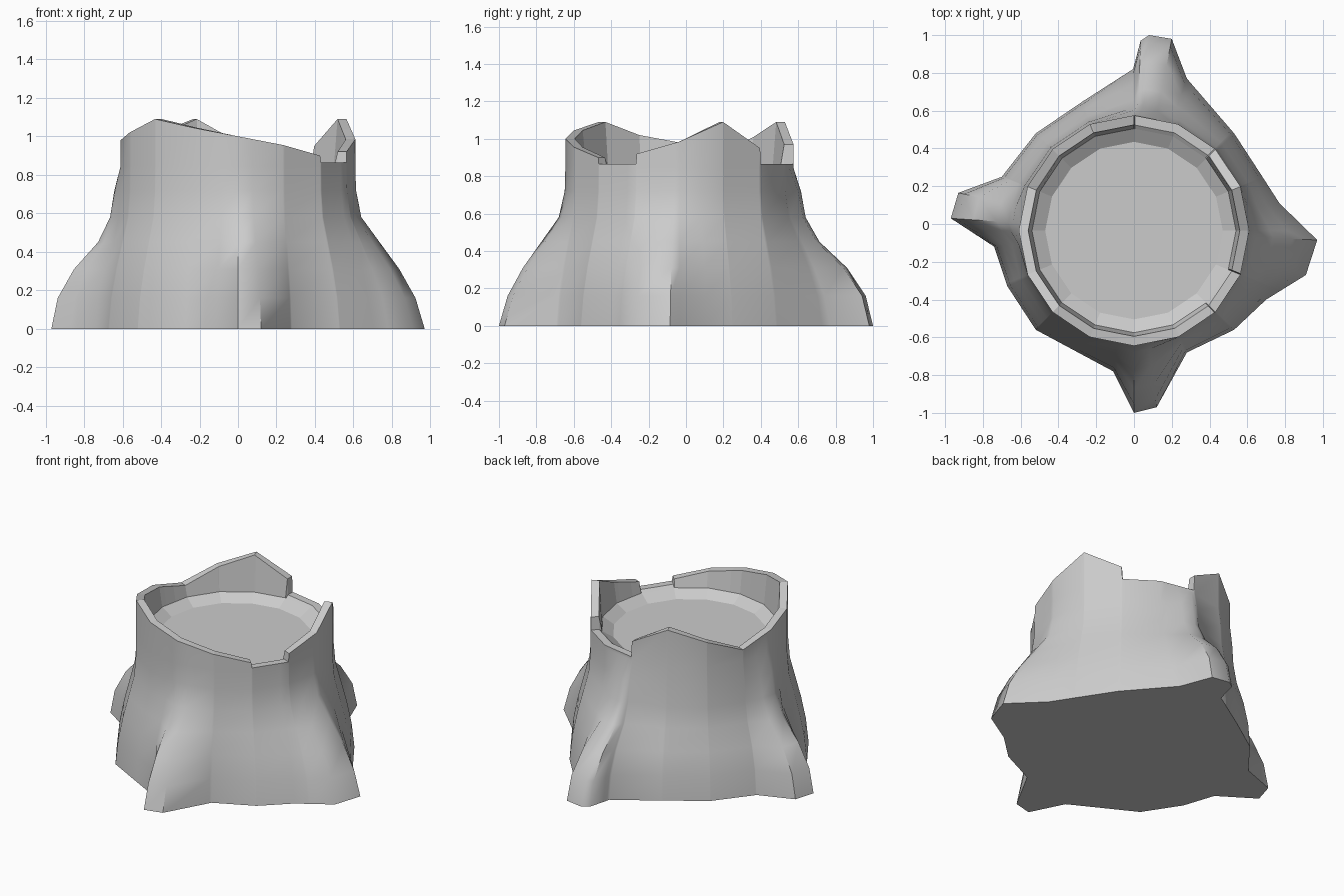
import bpy, bmesh, math
from mathutils import Vector

if "Cube" in bpy.data.objects:
    bpy.data.objects.remove(bpy.data.objects["Cube"])

CY = -0.035                      # trunk axis offset in y
STEP = 22.5                      # 16-sided trunk

# Ground outline: four flared roots with hollows between them
BASE = [(0, -1), (.12, -.97), (.28, -.68), (.53, -.56), (.70, -.40), (.91, -.27),
        (.97, -.085), (.77, .11), (.68, .25), (.53, .48), (.28, .77), (.20, .98),
        (.08, 1.0), (.035, .97), (-.005, .82), (-.27, .65), (-.52, .48), (-.70, .25),
        (-.93, .165), (-.97, .03), (-.74, -.12), (-.67, -.33), (-.52, -.56), (-.11, -.78)]

# Jagged broken rim: angle, height (doubled angles are vertical notch sides)
RIM = [(0, .985), (22.5, 1.09), (45, .95), (45.5, .865), (67.5, .865), (89.5, .865),
       (90, .97), (112.5, 1.09), (135, 1.01), (157.5, .92), (180, .98), (202.5, 1.02),
       (225, 1.09), (247.5, 1.045), (270, 1.0), (292.5, .955), (314.5, .90),
       (315, .865), (337.5, .865), (338, .92), (360, .985)]

# Root flare: height, flare on front/right, flare on back/left
FLARE = [(0, 1, 1), (.16, .87, .91), (.31, .64, .68), (.45, .36, .34),
         (.58, .10, .17), (.72, .01, .11), (.845, 0, 0)]


def angle(p):
    return math.degrees(math.atan2(p[1] - CY, p[0])) % 360


def lerp_table(table, a):
    for (a0, z0), (a1, z1) in zip(table, table[1:]):
        if a0 <= a <= a1:
            return z0 + (z1 - z0) * (a - a0) / (a1 - a0)


def trunk_radius(a, r):
    """Radius of a regular 16-gon at the given angle."""
    half = math.radians(STEP / 2)
    return r * math.cos(half) / math.cos(math.radians(a % STEP) - half)


def base_radius(a):
    """Distance from the axis to the ground outline."""
    d = Vector((math.cos(math.radians(a)), math.sin(math.radians(a))))
    hits = []
    for p, q in zip(BASE, BASE[1:] + BASE[:1]):
        p, q = Vector((p[0], p[1] - CY)), Vector((q[0], q[1] - CY))
        e = q - p
        det = d.cross(e)
        if abs(det) > 1e-9:
            t, s = p.cross(e) / det, p.cross(d) / det
            if t > 0 and -1e-4 <= s <= 1.0001:
                hits.append(t)
    return max(hits)


# Columns wherever the outline or the rim has a corner
angles = sorted([angle(p) for p in BASE] + [a for a, z in RIM[:-1]])
columns = [a for i, a in enumerate(angles) if i == 0 or a - angles[i - 1] > .2]

bm = bmesh.new()


def ring(radius, height):
    verts = []
    for a in columns:
        r, t = radius(a), math.radians(a)
        verts.append(bm.verts.new((r * math.cos(t), CY + r * math.sin(t), height(a))))
    return verts


def bridge(lo, hi, smooth):
    n = len(lo)
    for i in range(n):
        j = (i + 1) % n
        bm.faces.new((lo[i], lo[j], hi[j], hi[i])).smooth = smooth


def rim_height(a):
    return lerp_table(RIM, a)


# Outer bark from the ground up to the broken rim
rings = []
for z, front, back in FLARE:
    def radius(a):
        r0 = trunk_radius(a, .61)
        return r0 + (base_radius(a) - r0) * (back if 75 < a < 200 else front)
    rings.append(ring(radius, lambda a: z))
rings.append(ring(lambda a: trunk_radius(a, .61), rim_height))
for lo, hi in zip(rings, rings[1:]):
    bridge(lo, hi, True)

# Rim thickness, inner wall and bevelled floor of the hollow
inner = [rings[-1],
         ring(lambda a: trunk_radius(a, .56), rim_height),
         ring(lambda a: trunk_radius(a, .54), lambda a: .85),
         ring(lambda a: trunk_radius(a, .47), lambda a: .805)]
for lo, hi in zip(inner, inner[1:]):
    bridge(lo, hi, False)
bm.faces.new(inner[-1])
bm.faces.new(list(reversed(rings[0])))
bmesh.ops.recalc_face_normals(bm, faces=bm.faces)

# Sharp creases on the bark
for e in bm.edges:
    if len(e.link_faces) == 2 and e.calc_face_angle() > math.radians(45):
        e.smooth = False

mesh = bpy.data.meshes.new("tree_stump")
bm.to_mesh(mesh)
bm.free()
stump = bpy.data.objects.new("tree_stump", mesh)
bpy.context.collection.objects.link(stump)
